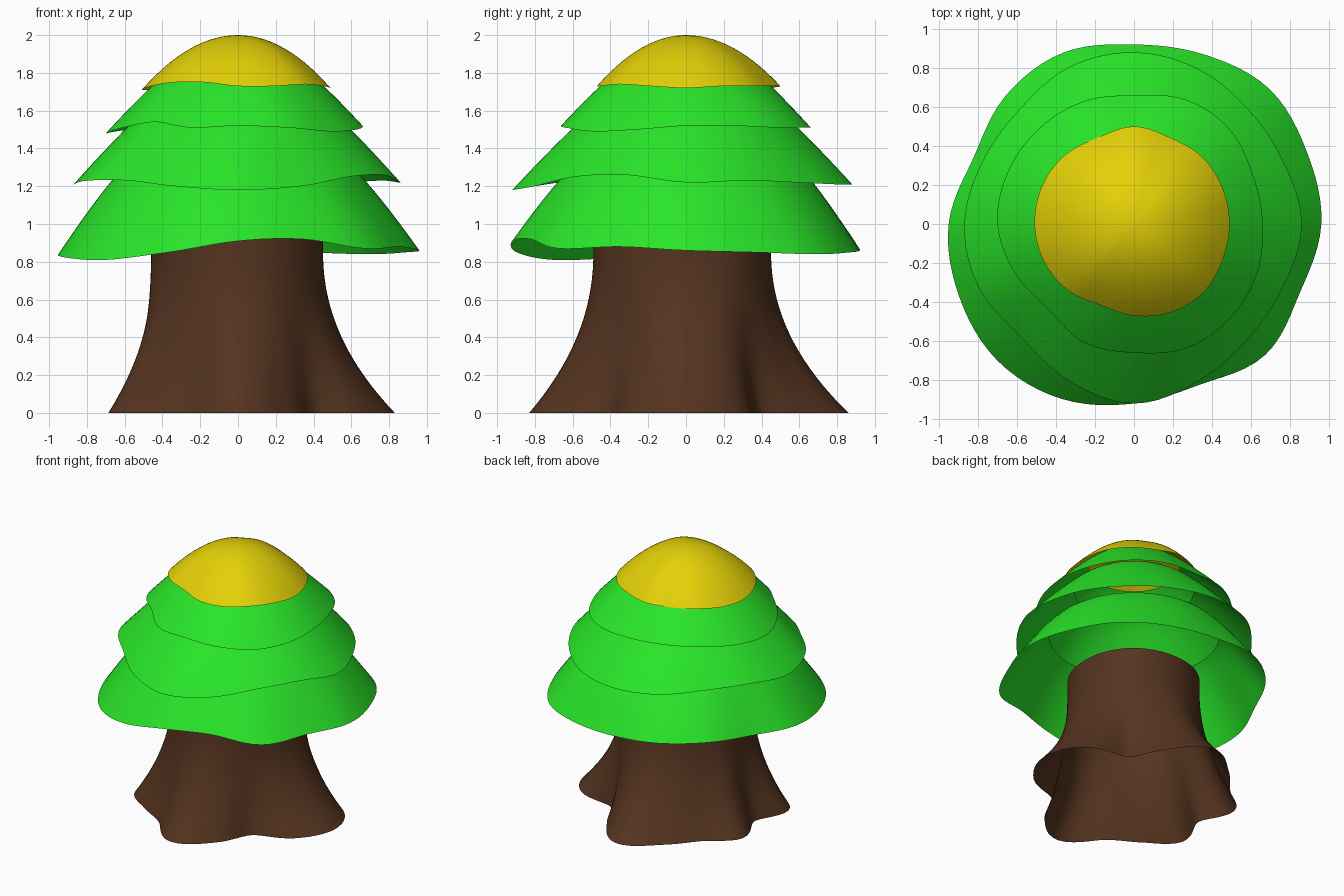
import bpy
import bmesh
import math

SEGMENTS = 96

cube = bpy.data.objects.get("Cube")
if cube:
    bpy.data.objects.remove(cube, do_unlink=True)


def make_material(name, rgb):
    material = bpy.data.materials.new(name)
    material.use_nodes = True
    colour = (*rgb, 1)
    material.diffuse_color = colour
    shader = material.node_tree.nodes["Principled BSDF"]
    shader.inputs["Base Color"].default_value = colour
    shader.inputs["Roughness"].default_value = 0.8
    return material


def around(samples, turn):
    """Smooth closed interpolation of evenly spaced samples (in hundredths)."""
    count = len(samples)
    position = turn * count
    index = int(position)
    t = position - index
    a, b, c, d = (samples[(index + k) % count] for k in (-1, 0, 1, 2))
    value = b + 0.5 * t * (c - a + t * (2*a - 5*b + 4*c - d + t * (3*(b - c) + d - a)))
    return value / 100


def loft(name, material, rings, surface):
    """Build an open skin from rings listed top to bottom; surface gives (radius, z)."""
    bm = bmesh.new()
    grid = []
    for ring in rings:
        row = []
        for s in range(SEGMENTS):
            turn = s / SEGMENTS
            angle = turn * math.tau
            radius, z = surface(ring, turn)
            row.append(bm.verts.new((radius * math.cos(angle), radius * math.sin(angle), z)))
        grid.append(row)
    for upper, lower in zip(grid, grid[1:]):
        for s in range(SEGMENTS):
            n = (s + 1) % SEGMENTS
            bm.faces.new((upper[s], lower[s], lower[n], upper[n]))
    bmesh.ops.remove_doubles(bm, verts=bm.verts, dist=0.0001)
    mesh = bpy.data.meshes.new(name)
    bm.to_mesh(mesh)
    bm.free()
    for polygon in mesh.polygons:
        polygon.use_smooth = True
    mesh.materials.append(material)
    obj = bpy.data.objects.new(name, mesh)
    bpy.context.collection.objects.link(obj)
    return obj


def canopy(name, material, top_radius, top_z, rim_radii, rim_heights, bulge):
    """A thin skirt of leaves with a wavy rim."""
    steps = 14

    def surface(t, turn):
        radius = top_radius + (around(rim_radii, turn) - top_radius) * t
        z = top_z + (around(rim_heights, turn) - top_z) * t ** bulge
        return radius, z

    return loft(name, material, [k / steps for k in range(steps + 1)], surface)


bark = make_material("brown bark", (0.09, 0.034, 0.014))
leaf = make_material("green leaves", (0.022, 0.79, 0.022))
gold = make_material("yellow crown", (0.77, 0.63, 0.002))

# Trunk flaring into five roots, open at the foot
roots = [83, 76, 54, 66, 86, 75, 68, 74, 59, 74, 67, 66, 83, 71, 58, 74]
neck = [45, 46, 45, 46, 46, 47, 49, 47]


def trunk_surface(z, turn):
    flare = max(0, 1 - z / 0.86) ** 2.15
    top = around(neck, turn)
    return top + (around(roots, turn) - top) * flare, z


loft("trunk", bark, [0.93 * (1 - k / 20) for k in range(21)], trunk_surface)

# Three leafy skirts, lowest first
canopy("lower_leaves", leaf, 0.6, 1.3,
       [96, 96, 98, 94, 92, 95, 93, 89, 95, 97, 99, 97, 92, 89, 95, 92],
       [86, 85, 84, 85, 86, 88, 88, 86, 84, 82, 81, 85, 91, 92, 87, 88], 1.15)
canopy("middle_leaves", leaf, 0.42, 1.66,
       [86, 83, 83, 86, 88, 87, 83, 84, 87, 86, 82, 87, 92, 87, 83, 83],
       [122, 123, 122, 121, 121, 122, 124, 124, 121, 123, 123, 120, 118, 120, 125, 126], 1.12)
canopy("upper_leaves", leaf, 0.32, 1.84,
       [66, 66, 69, 69, 66, 68, 69, 70, 70, 66, 62, 66, 66, 69, 69, 68],
       [152, 152, 151, 151, 151, 152, 151, 149, 148, 151, 154, 151, 152, 151, 149, 150], 1.15)

# Domed crown closing the top
canopy("crown", gold, 0, 2,
       [49, 49, 49, 48, 50, 48, 50, 51, 51, 50, 48, 45, 47, 49, 50, 49],
       [172, 173, 173, 173, 173, 172, 172, 171, 171, 173, 175, 175, 173, 173, 174, 173], 2)
